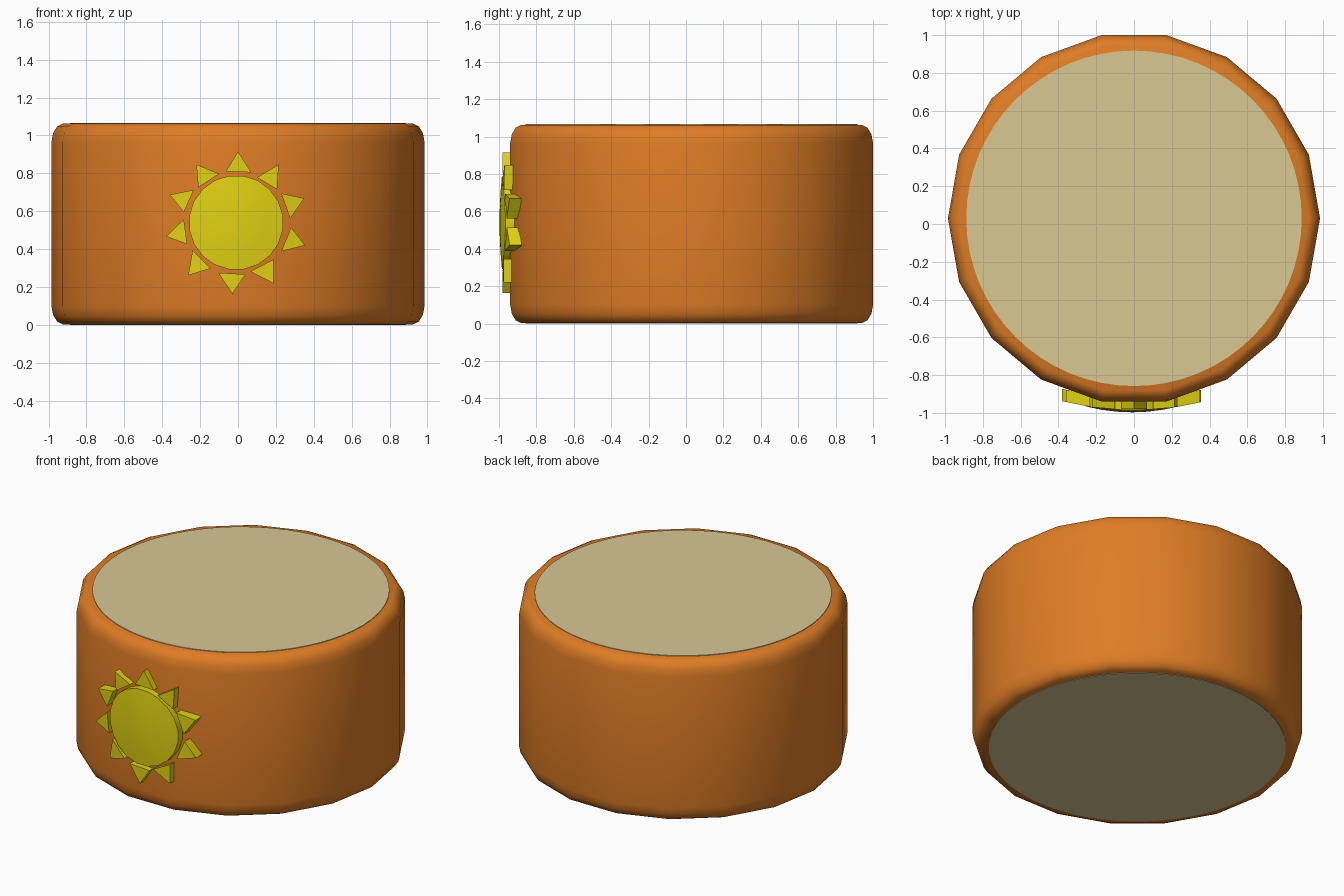
import bpy, bmesh, math

if "Cube" in bpy.data.objects:
    bpy.data.objects.remove(bpy.data.objects["Cube"])

def material(name, rgb):
    m = bpy.data.materials.new(name)
    m.diffuse_color = (*rgb, 1)
    m.use_nodes = True
    m.node_tree.nodes["Principled BSDF"].inputs["Base Color"].default_value = m.diffuse_color
    return m

orange = material("orange", (0.74, 0.205, 0.019))
cream = material("cream", (0.69, 0.58, 0.295))
yellow = material("yellow", (0.75, 0.64, 0.006))

CY = 0.03       # centre of the drum in y
H = 1.065       # drum height

def finish(bm, name, mat, smooth=None):
    bmesh.ops.recalc_face_normals(bm, faces=bm.faces[:])
    me = bpy.data.meshes.new(name)
    bm.to_mesh(me)
    bm.free()
    me.materials.append(mat)
    ob = bpy.data.objects.new(name, me)
    bpy.context.collection.objects.link(ob)
    if smooth:
        bpy.ops.object.select_all(action='DESELECT')
        bpy.context.view_layer.objects.active = ob
        ob.select_set(True)
        bpy.ops.object.shade_smooth_by_angle(angle=math.radians(smooth))
    return ob

def lathe(name, profile, sides, mat, smooth=None):
    bm = bmesh.new()
    rings = [[bm.verts.new((r * math.cos(2 * math.pi * i / sides),
                            CY + r * math.sin(2 * math.pi * i / sides), z))
              for i in range(sides)] for r, z in profile]
    for a, b in zip(rings, rings[1:]):
        for i in range(sides):
            j = (i + 1) % sides
            bm.faces.new((a[i], a[j], b[j], b[i]))
    bm.faces.new(rings[0][::-1])
    bm.faces.new(rings[-1])
    return finish(bm, name, mat, smooth)

# drum body: 18 sides with rounded rims
rim = [(0.925, 0.003), (0.955, 0.018), (0.976, 0.052), (0.985, 0.1)]
lathe("drum_body", rim + [(r, H - z) for r, z in reversed(rim)], 18, orange, 50)

# drum skins, top and bottom
lathe("top_skin", [(0.888, H - 0.004), (0.888, H + 0.001)], 64, cream, 30)
lathe("bottom_skin", [(0.888, 0.0), (0.888, 0.005)], 64, cream, 30)

# sun disc, gently domed to follow the drum
bm = bmesh.new()
sides, SX, SZ, R = 20, -0.01, 0.54, 0.25
def dome(x, z):
    return -0.997 + 0.012 * (z / R) ** 2 + 0.032 * (x / R) ** 2
loops = []
for r, y in ((R, -0.88), (R, None), (R * 0.67, None), (R * 0.33, None)):
    ring = []
    for i in range(sides):
        a = 2 * math.pi * (i + 0.5) / sides
        x, z = r * math.cos(a), r * math.sin(a)
        ring.append(bm.verts.new((SX + x, dome(x, z) if y is None else y, SZ + z)))
    loops.append(ring)
tip = bm.verts.new((SX, dome(0, 0), SZ))
for a, b in zip(loops, loops[1:]):
    for i in range(sides):
        j = (i + 1) % sides
        bm.faces.new((a[i], a[j], b[j], b[i]))
for i in range(sides):
    bm.faces.new((loops[-1][i], loops[-1][(i + 1) % sides], tip))
bm.faces.new(loops[0])
finish(bm, "sun_disc", yellow, 30)

# sun rays: hand-cut triangular plates, tip first
rays = [
    ((0.0, 0.915), (-0.065, 0.81), (0.07, 0.805)),
    ((0.215, 0.847), (0.10, 0.778), (0.207, 0.715)),
    ((0.35, 0.668), (0.228, 0.694), (0.275, 0.562)),
    ((0.354, 0.42), (0.28, 0.515), (0.228, 0.388)),
    ((0.187, 0.219), (0.065, 0.282), (0.187, 0.345)),
    ((-0.03, 0.163), (-0.104, 0.275), (0.04, 0.267)),
    ((-0.263, 0.261), (-0.24, 0.393), (-0.143, 0.298)),
    ((-0.38, 0.467), (-0.286, 0.557), (-0.268, 0.425)),
    ((-0.36, 0.687), (-0.233, 0.713), (-0.286, 0.594)),
    ((-0.22, 0.847), (-0.10, 0.797), (-0.21, 0.725)),
]
bm = bmesh.new()
for tri in rays:
    front, back = [], []
    for x, z in tri:
        y = -0.98 + 0.2 * max(0, abs(x) - 0.17)
        front.append(bm.verts.new((x, y, z)))
        back.append(bm.verts.new((x, y + 0.065, z)))
    bm.faces.new(front)
    bm.faces.new(back[::-1])
    for i in range(3):
        j = (i + 1) % 3
        bm.faces.new((front[i], front[j], back[j], back[i]))
finish(bm, "sun_rays", yellow)
